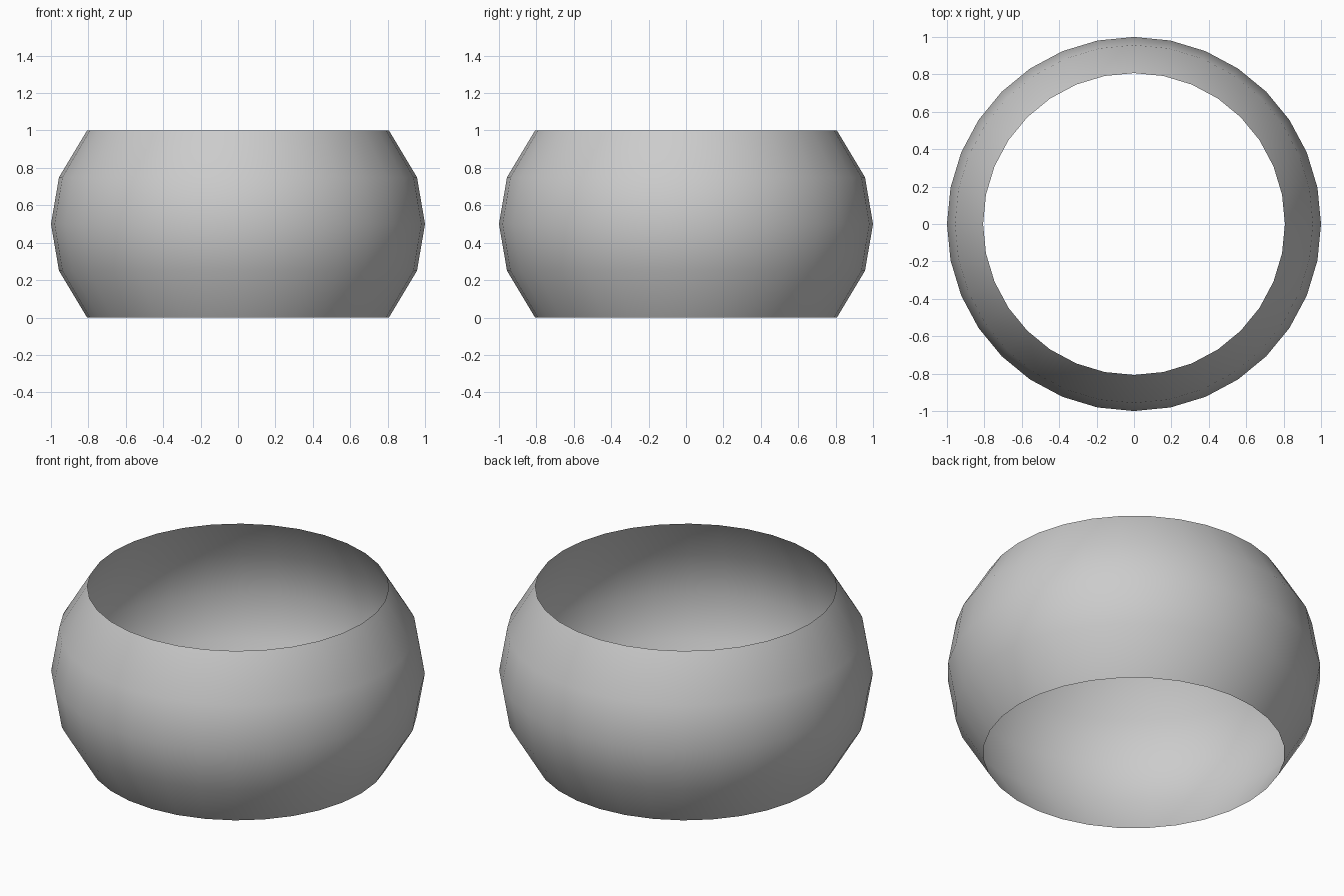
import bpy, bmesh, math

if "Cube" in bpy.data.objects:
    bpy.data.objects.remove(bpy.data.objects["Cube"])

SEGMENTS = 32
# Bulging wall profile: (radius, height)
PROFILE = [(0.807, 0.0), (0.957, 0.25), (1.0, 0.5), (0.957, 0.75), (0.807, 1.0)]

# Open band: single-surface wall, no caps at either end
bm = bmesh.new()
rings = []
for r, z in PROFILE:
    angles = [2 * math.pi * i / SEGMENTS for i in range(SEGMENTS)]
    rings.append([bm.verts.new((r * math.cos(a), r * math.sin(a), z)) for a in angles])

for low, high in zip(rings, rings[1:]):
    for i in range(SEGMENTS):
        j = (i + 1) % SEGMENTS
        face = bm.faces.new((low[i], low[j], high[j], high[i]))
        face.smooth = True

mesh = bpy.data.meshes.new("rounded_band")
bm.to_mesh(mesh)
bm.free()
band = bpy.data.objects.new("rounded_band", mesh)
bpy.context.collection.objects.link(band)
